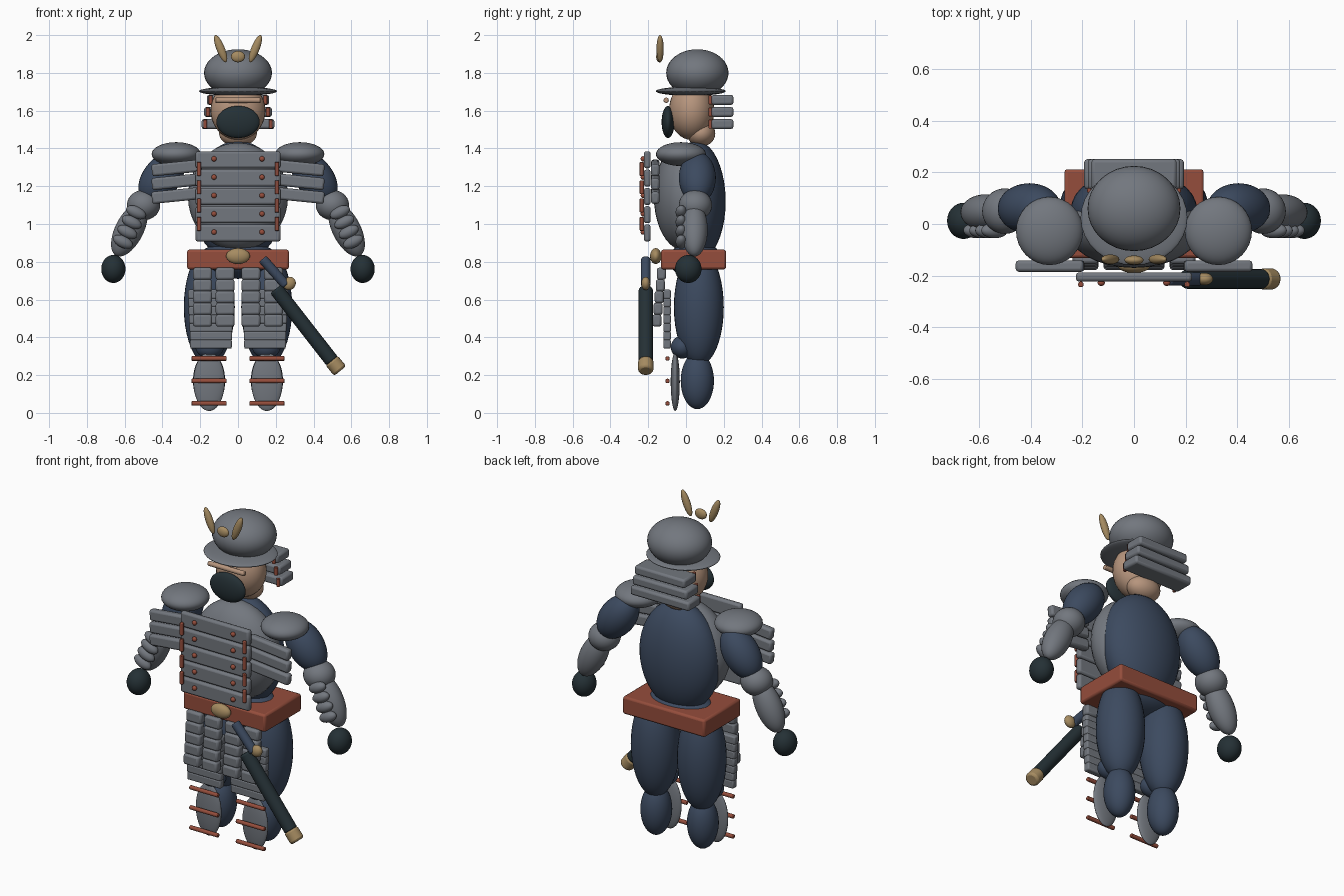
import bpy
from mathutils import Vector

old = bpy.data.objects.get("Cube")
if old:
    bpy.data.objects.remove(old, do_unlink=True)


def material(name, rgb):
    m = bpy.data.materials.new(name)
    m.use_nodes = True
    m.diffuse_color = (*rgb, 1)
    m.node_tree.nodes["Principled BSDF"].inputs["Base Color"].default_value = (*rgb, 1)
    return m


STEEL = material("steel grey", (.17, .185, .21))
NAVY = material("navy cloth", (.045, .068, .115))
RED = material("rust red", (.30, .075, .045))
GOLD = material("dull gold", (.38, .26, .12))
SKIN = material("skin", (.47, .30, .205))
DARK = material("dark lacquer", (.018, .03, .036))


def finish(name, mat):
    ob = bpy.context.object
    ob.name = name
    ob.data.materials.append(mat)
    bpy.ops.object.shade_smooth_by_angle()
    return ob


def ball(name, mat, loc, radii, tilt=0, pitch=0):
    bpy.ops.mesh.primitive_uv_sphere_add(segments=32, ring_count=20, location=loc,
                                         rotation=(pitch, tilt, 0))
    bpy.context.object.scale = radii
    return finish(name, mat)


def box(name, mat, loc, half, tilt=0, bevel=.012):
    bpy.ops.mesh.primitive_cube_add(size=2, location=loc, rotation=(0, tilt, 0))
    ob = bpy.context.object
    for v in ob.data.vertices:
        v.co = [c * h for c, h in zip(v.co, half)]
    mod = ob.modifiers.new("Soft edges", 'BEVEL')
    mod.width = bevel
    mod.segments = 2
    return finish(name, mat)


def rod(name, mat, start, end, radius):
    a, b = Vector(start), Vector(end)
    bpy.ops.mesh.primitive_cylinder_add(vertices=20, radius=radius, depth=(b - a).length,
                                        location=(a + b) / 2)
    ob = bpy.context.object
    ob.rotation_euler = (b - a).to_track_quat('Z', 'Y').to_euler()
    mod = ob.modifiers.new("Soft edges", 'BEVEL')
    mod.width = radius * .3
    mod.segments = 2
    return finish(name, mat)


# Body core
ball("torso", NAVY, (0, .055, 1.12), (.245, .155, .32))
ball("breastplate", STEEL, (0, -.01, 1.145), (.265, .16, .285))
ball("pelvis", NAVY, (0, .05, .81), (.215, .14, .1))
box("belt", RED, (0, .04, .812), (.27, .172, .052))
ball("belt_buckle", GOLD, (0, -.16, .83), (.063, .03, .042))

# Head, mask and helmet
ball("neck", SKIN, (0, .08, 1.48), (.1, .075, .07))
ball("head", SKIN, (0, .03, 1.6), (.145, .12, .155))
ball("face_mask", DARK, (0, -.095, 1.54), (.115, .034, .085))
rod("brow", SKIN, (-.12, -.105, 1.655), (.12, -.105, 1.655), .014)
ball("helmet_bowl", STEEL, (0, .06, 1.8), (.18, .165, .125))
ball("helmet_brim", STEEL, (0, .025, 1.703), (.207, .185, .024))
ball("crest_disc", GOLD, (0, -.14, 1.886), (.037, .018, .03))

# Neck guard
for i in range(3):
    half_width, z = .165 + .014 * i, 1.657 - .064 * i
    box(f"neck_guard_{i + 1}", STEEL, (0, .193, z), (half_width, .058, .026))
    for s in (-1, 1):
        x = s * (half_width - .02)
        rod(f"neck_guard_lace_{i + 1}", RED, (x, .13, z - .024), (x, .13, z + .024), .01)

# Chest plates with studs and laces
for i in range(5):
    z = 1.34 - .097 * i
    box(f"chest_plate_{i + 1}", STEEL, (0, -.205, z), (.225, .018, .045))
    for s in (-1, 1):
        ball(f"chest_stud_{i + 1}", RED, (s * .127, -.228, z + .005), (.014, .012, .014))
        if i < 4:
            rod(f"chest_lace_{i + 1}", RED, (s * .206, -.234, z - .085),
                (s * .206, -.234, z - .012), .011)

for s, side in ((-1, "right"), (1, "left")):
    # Crest horn
    ball(f"{side}_crest_horn", GOLD, (s * .092, -.137, 1.928), (.022, .019, .077), s * .38)

    # Arm
    ball(f"{side}_shoulder_pad", STEEL, (s * .327, -.027, 1.37), (.13, .132, .063))
    ball(f"{side}_upper_arm", NAVY, (s * .405, .06, 1.245), (.1, .098, .155), -s * .65)
    ball(f"{side}_elbow", STEEL, (s * .5, .05, 1.1), (.088, .088, .08))
    ball(f"{side}_forearm", STEEL, (s * .575, .045, .97), (.075, .07, .155), -s * .47)
    ball(f"{side}_hand", DARK, (s * .66, .012, .762), (.064, .07, .074))
    for i in range(4):
        ball(f"{side}_bracer_plate_{i + 1}", STEEL,
             (s * (.54 + .023 * i), -.025, 1.062 - .052 * i), (.056, .03, .031), -s * .45)

    # Sleeve plates
    for i in range(3):
        box(f"{side}_sleeve_plate_{i + 1}", STEEL, (s * .325, -.163, 1.297 - .073 * i),
            (.132, .022, .032), s * .1)

    # Leg
    ball(f"{side}_thigh", NAVY, (s * .152, .068, .56), (.135, .132, .31))
    ball(f"{side}_knee", NAVY, (s * .15, -.02, .348), (.075, .06, .06), 0, .5)
    ball(f"{side}_calf", NAVY, (s * .153, .06, .17), (.085, .088, .15))
    ball(f"{side}_shin_guard", STEEL, (s * .153, -.057, .165), (.083, .024, .155))
    for i in range(3):
        z = .288 - .119 * i
        rod(f"{side}_shin_strap_{i + 1}", RED, (s * .06, -.098, z), (s * .246, -.098, z), .012)

    # Thigh guard rows
    for i in range(7):
        box(f"{side}_thigh_guard_{i + 1}", STEEL, (s * .143, -.1, .628 - .044 * i),
            (.122 - .002 * i, .02, .024), 0, .008)

    # Hanging skirt plates
    for column in (.068, .188):
        for i in range(5):
            box(f"{side}_skirt_plate_{i + 1}", STEEL,
                (s * column, -.13 - .006 * i, .737 - .062 * i), (.05, .024, .032))

# Sheathed sword
Y = -.213
rod("sword_handle", NAVY, (.13, Y, .815), (.255, Y, .675), .026)
ball("sword_guard", GOLD, (.272, Y, .685), (.033, .024, .036), .7)
rod("scabbard", DARK, (.2, Y, .657), (.5, Y, .272), .038)
rod("scabbard_cap", GOLD, (.495, Y, .278), (.541, Y, .222), .041)
